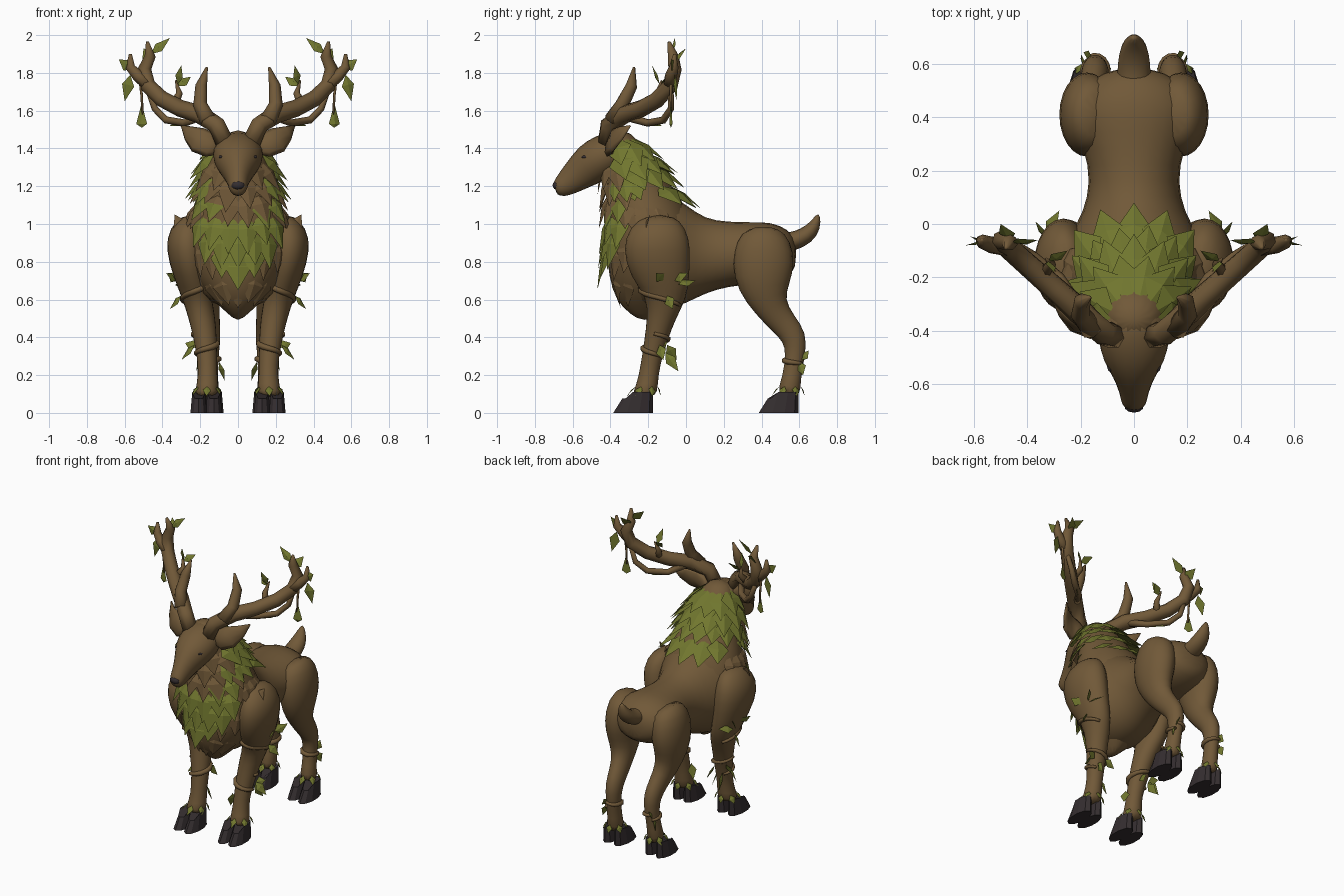
import bpy, bmesh, math, random
from mathutils import Vector as V

random.seed(4)
if "Cube" in bpy.data.objects:
    bpy.data.objects.remove(bpy.data.objects["Cube"])


def material(name, rgb):
    m = bpy.data.materials.new(name)
    m.use_nodes = True
    m.diffuse_color = (*rgb, 1)
    shader = m.node_tree.nodes["Principled BSDF"]
    shader.inputs["Base Color"].default_value = (*rgb, 1)
    shader.inputs["Roughness"].default_value = 0.9
    return m


BROWN = material("hide brown", (0.165, 0.1, 0.04))
GREEN = material("leaf green", (0.165, 0.184, 0.028))
DARK = material("hoof charcoal", (0.035, 0.027, 0.029))
X, Y, Z = V((1, 0, 0)), V((0, 1, 0)), V((0, 0, 1))


def finish(bm, name, mat, mirror=False, smooth=False, subdivide=False):
    bmesh.ops.recalc_face_normals(bm, faces=bm.faces)
    mesh = bpy.data.meshes.new(name)
    bm.to_mesh(mesh)
    bm.free()
    mesh.materials.append(mat)
    for p in mesh.polygons:
        p.use_smooth = smooth
    ob = bpy.data.objects.new(name, mesh)
    bpy.context.collection.objects.link(ob)
    if mirror:
        ob.modifiers.new("mirror", "MIRROR").use_mirror_merge = False
    if subdivide:
        sub = ob.modifiers.new("rounding", "SUBSURF")
        sub.levels = sub.render_levels = 1


def tube(bm, pts, sides=10, ref=X, axis=None, grow=1.0):
    """Loft elliptical rings through points (x, y, z, radius, [second radius])."""
    rings = []
    for i, p in enumerate(pts):
        before, after = pts[max(i - 1, 0)], pts[min(i + 1, len(pts) - 1)]
        t = axis or (V(after[:3]) - V(before[:3])).normalized()
        u = (ref - t * ref.dot(t)).normalized()
        v = t.cross(u)
        ring = []
        for k in range(sides):
            a = math.tau * k / sides
            ring.append(bm.verts.new(V(p[:3]) + grow * (u * p[3] * math.cos(a) + v * p[-1] * math.sin(a))))
        rings.append(ring)
    for r, s in zip(rings, rings[1:]):
        for k in range(sides):
            j = (k + 1) % sides
            bm.faces.new((r[k], r[j], s[j], s[k]))
    bm.faces.new(rings[0])
    bm.faces.new(rings[-1])


def body_part(name, pts, mirror=False, axis=None, sides=12):
    bm = bmesh.new()
    tube(bm, pts, sides, X, axis, 1.05)
    finish(bm, name, BROWN, mirror, True, True)


def leaf(bm, base, tip, width, out, belly=0.4):
    """Closed, ridged leaf blade."""
    base, tip, out = V(base), V(tip), V(out).normalized()
    mid = base.lerp(tip, belly)
    side = (tip - base).cross(out).normalized() * width
    b, l, t, r, top = (bm.verts.new(c) for c in (base, mid + side, tip, mid - side, mid + out * width * 0.3))
    for f in ((b, l, top), (l, t, top), (t, r, top), (r, b, top), (b, r, t, l)):
        bm.faces.new(f)


def surface(pts, z, a):
    """Point on an upright loft at height z; angle zero faces backward."""
    for p, q in zip(pts, pts[1:]):
        if p[2] >= z >= q[2]:
            f = (p[2] - z) / (p[2] - q[2])
            x, y, _, rx, ry = (m + (n - m) * f for m, n in zip(p, q))
            return V((x + rx * math.sin(a), y + ry * math.cos(a), z))
    return V(pts[-1][:3])


# Torso, neck with chest, head and tail
body_part("torso", [
    (0, .585, .84, .06, .07), (0, .545, .85, .17, .12), (0, .45, .85, .235, .16),
    (0, .35, .845, .215, .163), (0, .22, .84, .165, .17), (0, .1, .83, .17, .195), (0, 0, .84, .21, .26),
    (0, -.1, .86, .28, .31), (0, -.22, .84, .27, .3), (0, -.32, .82, .2, .22)], axis=Y)
neck = [
    (0, -.36, 1.5, .06, .06), (0, -.335, 1.4, .125, .11), (0, -.27, 1.25, .18, .155),
    (0, -.21, 1.1, .23, .205), (0, -.18, .95, .275, .235), (0, -.19, .8, .265, .225),
    (0, -.21, .65, .185, .18), (0, -.22, .56, .09, .12), (0, -.22, .49, .015, .03)]
body_part("neck_and_chest", neck, axis=Z, sides=14)
body_part("head", [
    (0, -.28, 1.41, .07, .06), (0, -.34, 1.4, .125, .1), (0, -.43, 1.365, .135, .115),
    (0, -.5, 1.32, .118, .112), (0, -.56, 1.272, .078, .092), (0, -.625, 1.22, .054, .07),
    (0, -.67, 1.19, .048, .052), (0, -.695, 1.185, .028, .03)])
body_part("tail", [
    (0, .47, .9, .07, .06), (0, .57, .905, .066, .052), (0, .64, .94, .06, .05),
    (0, .685, .99, .042, .036), (0, .702, 1.055, .008, .008)], sides=8)

# Legs
front_leg = [
    (.25, -.14, 1.05, .04, .07), (.268, -.15, .98, .095, .15), (.272, -.155, .87, .112, .18),
    (.25, -.14, .72, .092, .155), (.218, -.1, .61, .078, .105), (.19, -.13, .5, .07, .075),
    (.172, -.16, .38, .06, .06), (.16, -.19, .25, .048, .05), (.162, -.205, .15, .054, .055),
    (.168, -.225, .08, .07, .07)]
hind_leg = [
    (.13, .41, .97, .08, .09), (.165, .41, .91, .105, .145), (.178, .41, .79, .108, .165),
    (.178, .41, .67, .09, .14), (.165, .445, .56, .066, .085), (.15, .515, .475, .054, .07),
    (.145, .578, .4, .052, .066), (.145, .58, .31, .043, .052), (.15, .56, .19, .041, .046),
    (.155, .54, .08, .06, .068)]
body_part("front_legs", front_leg, True, Z)
body_part("hind_legs", hind_leg, True)

# Cloven hooves
bm = bmesh.new()
for x, y in ((.168, -.28), (.16, .49)):
    for s in (-1, 1):
        made = bmesh.ops.create_cone(bm, cap_ends=True, segments=10, radius1=1, radius2=.78, depth=1)
        for v in made["verts"]:
            top = v.co.z > 0
            v.co = V((x + s * .04 + v.co.x * .046, y + v.co.y * .105 + (.024 if top else 0),
                      (.075 if v.co.y < -.3 else .11) if top else 0))
finish(bm, "hooves", DARK, True)

# Nose and eyes
for name, centre, size, mirror in (("nose", (0, -.685, 1.205), (.036, .022, .024), False),
                                   ("eyes", (.09, -.53, 1.355), (.011, .024, .009), True)):
    bm = bmesh.new()
    bmesh.ops.create_icosphere(bm, subdivisions=2, radius=1)
    for v in bm.verts:
        v.co = V(a * b for a, b in zip(v.co, size)) + V(centre)
    finish(bm, name, DARK, mirror, True)

# Ears
bm = bmesh.new()
tube(bm, [(.09, -.38, 1.4, .035, .03), (.15, -.4, 1.42, .07, .026), (.21, -.385, 1.445, .07, .022),
          (.26, -.345, 1.48, .042, .014), (.3, -.295, 1.52, .004, .004)], 8, V((0, .25, 1)))
finish(bm, "ears", BROWN, True, True)

# Antlers: beam, fork, brow tine, small tine, looping vine and hanging stem
bm = bmesh.new()
for branch in (
        [(.07, -.42, 1.43, .05), (.11, -.41, 1.52, .048), (.2, -.33, 1.58, .05), (.3, -.24, 1.61, .046),
         (.4, -.15, 1.66, .044), (.475, -.085, 1.73, .042), (.495, -.06, 1.82, .037), (.465, -.07, 1.89, .03),
         (.48, -.09, 1.965, .008)],
        [(.47, -.09, 1.73, .034), (.53, -.08, 1.785, .032), (.57, -.065, 1.83, .026), (.57, -.06, 1.9, .008)],
        [(.16, -.39, 1.55, .045), (.2, -.34, 1.63, .038), (.195, -.29, 1.73, .032), (.165, -.275, 1.83, .006)],
        [(.35, -.2, 1.62, .03), (.31, -.15, 1.69, .018), (.33, -.13, 1.76, .004)],
        [(.2, -.32, 1.57, .024), (.28, -.2, 1.535, .02), (.38, -.12, 1.55, .02), (.44, -.08, 1.61, .018),
         (.48, -.08, 1.72, .014)],
        [(.52, -.08, 1.78, .009), (.51, -.08, 1.68, .007), (.505, -.08, 1.58, .006)]):
    tube(bm, branch, 7, Y)
finish(bm, "antlers", BROWN, True, True)

# Leaves on the antlers
bm = bmesh.new()
for base, tip, width in (
        ((.56, -.06, 1.82), (.63, -.08, 1.87), .035), ((.46, -.07, 1.9), (.36, -.06, 1.985), .028),
        ((.57, -.06, 1.79), (.6, -.05, 1.65), .034), ((.32, -.14, 1.73), (.25, -.1, 1.78), .028),
        ((.32, -.14, 1.74), (.3, -.18, 1.84), .022), ((.46, -.06, 1.86), (.5, 0, 1.93), .035),
        ((.27, -.2, 1.55), (.36, -.13, 1.52), .022)):
    leaf(bm, base, tip, width, (.2, -1, .4))
leaf(bm, (.51, -.08, 1.64), (.51, -.08, 1.51), .03, (.3, -1, 0), .85)
finish(bm, "antler_leaves", GREEN, True)


# Mane: rows of overlapping leaves and fur locks that follow the neck surface
def row(bm, z, start, end, count, length, width, lift):
    for k in range(count):
        a = math.radians(start + (end - start) * k / max(count - 1, 1))
        out = V((math.sin(a), math.cos(a), .25))
        drop = length * random.uniform(.85, 1.15)
        base = surface(neck, z, a) - out * .01
        tip = surface(neck, z - drop, a) + out * lift
        leaf(bm, base, tip, width, out)


mane = bmesh.new()
for z, reach, count, length, lift in ((1.46, 105, 8, .15, .06), (1.39, 105, 9, .16, .075),
                                      (1.32, 85, 8, .14, .06), (1.21, 48, 5, .14, .07)):
    row(mane, z, -reach, reach, count, length, .072, lift)
for z, reach, count, lift in ((1.06, 48, 6, .05), (.98, 35, 5, .06), (.9, 18, 3, .07)):
    row(mane, z, 180 - reach, 180 + reach, count, .21, .065, lift)
leaf(mane, surface(neck, .85, math.pi), (0, -.47, .65), .07, (0, -1, .2))
for s in (-1, 1):
    row(mane, 1.26, s * 95, s * 130, 3, .16, .055, .06)
    row(mane, 1.16, s * 128, s * 150, 2, .18, .06, .055)
    row(mane, 1.18, s * 104, s * 104, 1, .07, .03, .02)
finish(mane, "mane_leaves", GREEN)

fur = bmesh.new()
for z, reach, count in ((1.34, 60, 5), (1.26, 65, 6), (1.17, 30, 4)):
    row(fur, z, 180 - reach, 180 + reach, count, .19, .06, .05)
for s in (-1, 1):
    row(fur, 1.12, s * 75, s * 122, 4, .18, .06, .03)
    row(fur, .92, s * 125, s * 145, 2, .2, .06, .025)
    leaf(fur, (s * .28, -.22, .95), (s * .335, -.19, 1.05), .045, (0, -1, .3))
row(fur, .74, 130, 230, 5, .17, .06, .02)
finish(fur, "fur_locks", BROWN)

# Vines wound round the legs, their leaves, and the leaf cuffs above the hooves
vines, leaves = bmesh.new(), bmesh.new()
for leg, low, high, turns in ((front_leg, .3, .42, 1.2), (front_leg, .57, .72, .8), (hind_leg, .26, .3, 1)):
    path = []
    for k in range(15):
        f = k / 14
        a = .6 + math.tau * turns * f
        p = surface(leg, low + (high - low) * f, a)
        path.append((*(p + V((math.sin(a), math.cos(a), 0)) * .003), .016 * (1.1 - abs(f - .5))))
    tube(vines, path, 6, Z)
for leg in (front_leg, hind_leg):
    for k in range(6):
        a = math.tau * k / 6
        out = V((math.sin(a), math.cos(a), .2))
        leaf(leaves, surface(leg, .14, a), surface(leg, .085, a) + out * .02, .022, out)
for base, tip in (
        ((.32, -.06, .7), (.37, .01, .74)), ((.33, -.04, .68), (.28, .05, .7)), ((.3, -.1, .62), (.36, -.07, .55)),
        ((.33, -.12, .7), (.38, -.16, .74)), ((.23, -.14, .36), (.3, -.12, .28)), ((.22, -.12, .35), (.28, -.1, .37)),
        ((.2, -.11, .32), (.22, -.04, .22)), ((.15, -.1, .36), (.12, -.05, .28)), ((.1, -.2, .27), (.07, -.18, .17)),
        ((.17, .61, .28), (.17, .65, .33)), ((.18, .6, .27), (.2, .62, .2))):
    leaf(leaves, base, tip, .03, (1, -.6, .6))
finish(vines, "leg_vines", BROWN, True, True)
finish(leaves, "leg_leaves", GREEN, True)
